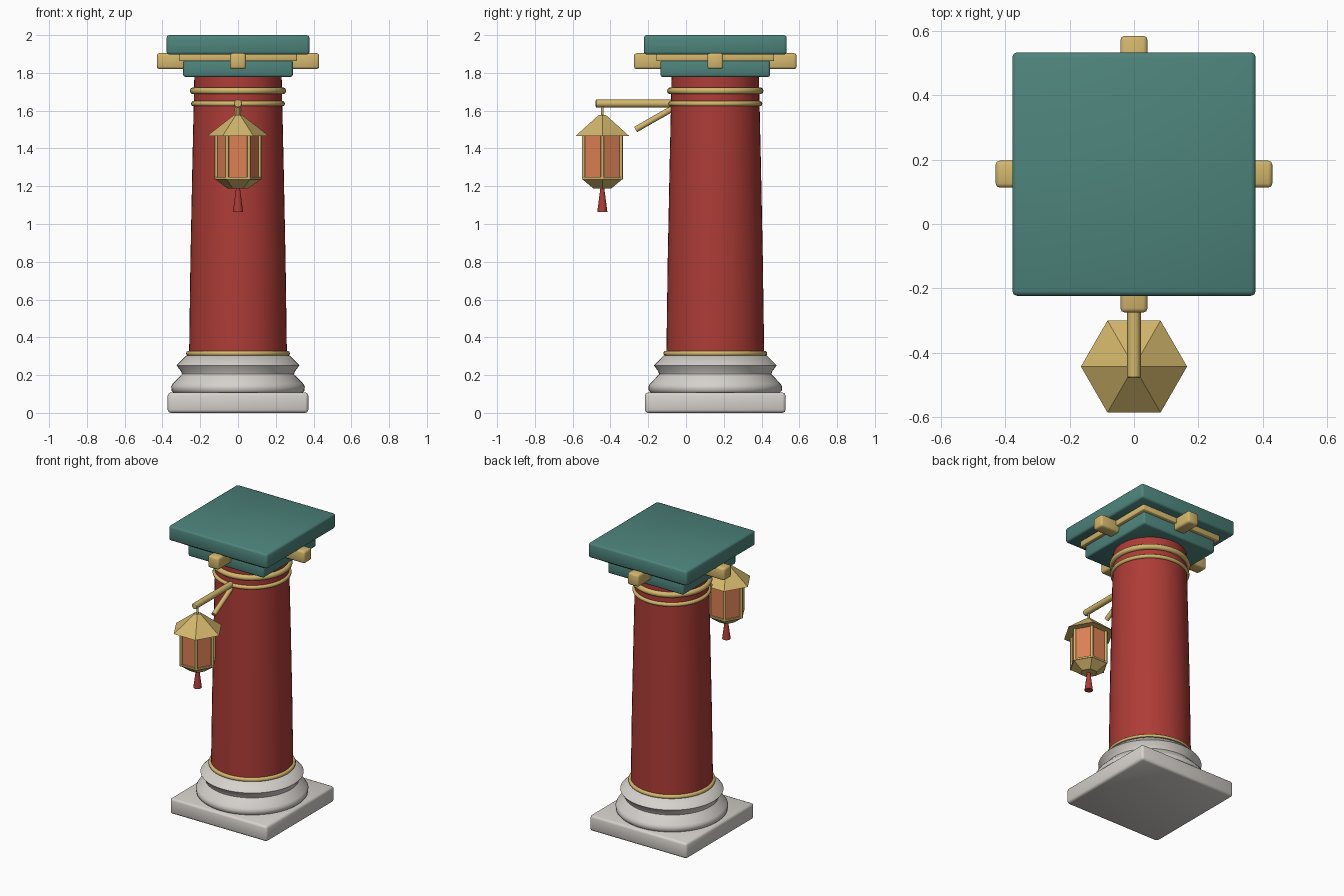
import bpy, math
from mathutils import Vector

cube = bpy.data.objects.get("Cube")
if cube:
    bpy.data.objects.remove(cube, do_unlink=True)


def material(name, r, g, b):
    m = bpy.data.materials.new(name)
    m.use_nodes = True
    m.diffuse_color = (r, g, b, 1)
    m.node_tree.nodes["Principled BSDF"].inputs["Base Color"].default_value = (r, g, b, 1)
    return m


RED = material("red lacquer", 0.42, 0.045, 0.037)
TEAL = material("teal paint", 0.075, 0.23, 0.2)
GOLD = material("gold", 0.65, 0.47, 0.15)
STONE = material("pale stone", 0.67, 0.64, 0.6)
GLOW = material("orange lantern pane", 0.73, 0.22, 0.09)

CY = 0.155      # column axis
LY = -0.443     # lantern axis


def finish(name, mat, angle=None):
    """Name and colour the active object; angle None keeps it flat."""
    ob = bpy.context.object
    ob.name = name
    ob.data.materials.append(mat)
    if angle:
        bpy.ops.object.shade_smooth_by_angle(angle=math.radians(angle))
    return ob


def block(name, mat, half, z0, z1, bevel=0.012, y=CY, x=0, segments=2):
    """Box with softened edges; half is (x, y)."""
    bpy.ops.mesh.primitive_cube_add(size=1, location=(x, y, (z0 + z1) / 2))
    ob = bpy.context.object
    ob.scale = (2 * half[0], 2 * half[1], z1 - z0)
    bpy.ops.object.transform_apply(location=False, rotation=False, scale=True)
    mod = ob.modifiers.new("soft edges", 'BEVEL')
    mod.width, mod.segments = bevel, segments
    bpy.ops.object.modifier_apply(modifier=mod.name)
    ob = finish(name, mat)
    bpy.ops.object.shade_smooth()
    return ob


def cone(name, mat, r0, r1, z0, z1, sides, y, angle=None, turn=0):
    bpy.ops.mesh.primitive_cone_add(vertices=sides, radius1=r0, radius2=r1, depth=z1 - z0,
                                    location=(0, y, (z0 + z1) / 2), rotation=(0, 0, turn))
    return finish(name, mat, angle)


def rod(name, mat, start, end, radius, sides=12, bevel=0):
    a, b = Vector(start), Vector(end)
    bpy.ops.mesh.primitive_cylinder_add(vertices=sides, radius=radius, depth=(b - a).length,
                                        location=(a + b) / 2)
    ob = bpy.context.object
    ob.rotation_euler = (b - a).to_track_quat('Z', 'Y').to_euler()
    if bevel:
        mod = ob.modifiers.new("soft ends", 'BEVEL')
        mod.width, mod.segments, mod.angle_limit = bevel, 2, math.radians(60)
    return finish(name, mat, 50)


def ring(name, radius, thick, z):
    bpy.ops.mesh.primitive_torus_add(major_radius=radius, minor_radius=thick, major_segments=48,
                                     minor_segments=10, location=(0, CY, z))
    finish(name, GOLD, 60)


def lathe(name, mat, profile, sides=48):
    """Turn (radius, z) points about the column axis, with closed ends."""
    n = len(profile)
    verts = [(r * math.cos(2 * math.pi * i / sides), r * math.sin(2 * math.pi * i / sides), z)
             for i in range(sides) for r, z in profile]
    faces = []
    for i in range(sides):
        j = (i + 1) % sides
        faces += [(i * n + k, j * n + k, j * n + k + 1, i * n + k + 1) for k in range(n - 1)]
    faces.append([i * n for i in reversed(range(sides))])
    faces.append([i * n + n - 1 for i in range(sides)])
    me = bpy.data.meshes.new(name)
    me.from_pydata(verts, [], faces)
    ob = bpy.data.objects.new(name, me)
    bpy.context.collection.objects.link(ob)
    ob.location = (0, CY, 0)
    bpy.ops.object.select_all(action='DESELECT')
    ob.select_set(True)
    bpy.context.view_layer.objects.active = ob
    finish(name, mat, 60)


# Stone base
block("plinth", STONE, (0.372, 0.372), 0, 0.108, 0.016)
lathe("base_moulding", STONE, [(0.335, 0.1), (0.352, 0.118), (0.354, 0.14), (0.345, 0.155),
                               (0.297, 0.205), (0.302, 0.22), (0.325, 0.252), (0.272, 0.305)])

# Column shaft and gold bands
lathe("shaft", RED, [(0.259, 0.3), (0.252, 0.8), (0.242, 1.3), (0.231, 1.79)])
ring("base_band", 0.261, 0.014, 0.315)
ring("upper_band", 0.236, 0.019, 1.705)
ring("lower_band", 0.235, 0.014, 1.637)

# Capital
block("capital_block", TEAL, (0.29, 0.29), 1.778, 1.868)
block("gold_plate", GOLD, (0.312, 0.312), 1.862, 1.902, 0.005)
block("top_slab", TEAL, (0.378, 0.378), 1.897, 2.0, 0.014)

# Beam ends poking out on four sides
for name, dx, dy in (("left", 1, 0), ("right", -1, 0), ("front", 0, -1), ("back", 0, 1)):
    half = (0.085 if dx else 0.042, 0.085 if dy else 0.042)
    block(name + "_beam_end", GOLD, half, 1.82, 1.904, 0.013, CY + 0.345 * dy, 0.345 * dx)

# Bracket
rod("bracket_arm", GOLD, (0, -0.478, 1.638), (0, -0.05, 1.638), 0.021, 12, 0.005)
rod("bracket_brace", GOLD, (0, -0.267, 1.5), (0, -0.06, 1.618), 0.016)
rod("lantern_hook", GOLD, (0, LY, 1.56), (0, LY, 1.635), 0.007)

# Six-sided lantern, with corners towards the sides
TURN = math.pi / 6
cone("lantern_roof", GOLD, 0.165, 0.022, 1.465, 1.577, 6, LY, turn=TURN)
cone("lantern_panes", GLOW, 0.113, 0.113, 1.235, 1.466, 6, LY, turn=TURN)
cone("lantern_rim", GOLD, 0.123, 0.123, 1.236, 1.248, 6, LY, turn=TURN)
cone("lantern_bottom", GOLD, 0.055, 0.122, 1.188, 1.237, 6, LY, turn=TURN)
for i in range(6):
    a = i * math.pi / 3
    x, y = 0.115 * math.cos(a), LY + 0.115 * math.sin(a)
    rod("lantern_post_%d" % (i + 1), GOLD, (x, y, 1.235), (x, y, 1.468), 0.009, 8)
cone("tassel", RED, 0.027, 0.01, 1.063, 1.192, 12, LY, 50)
